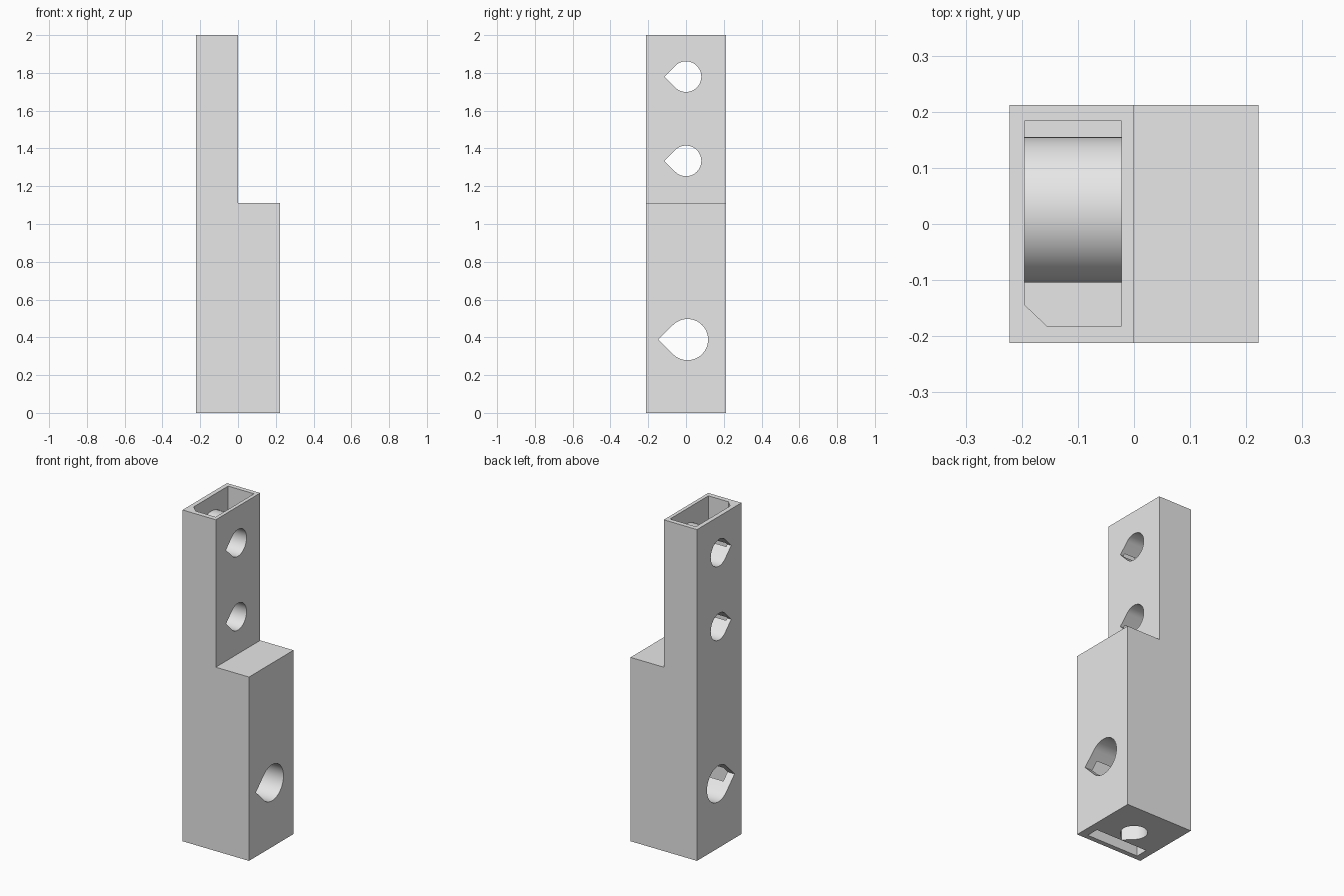
import bpy, bmesh, math
from mathutils import Vector

cube = bpy.data.objects.get("Cube")
if cube:
    bpy.data.objects.remove(cube, do_unlink=True)

grey = bpy.data.materials.new("plain_grey")
grey.use_nodes = True
grey.diffuse_color = (0.8, 0.8, 0.8, 1)
grey.node_tree.nodes["Principled BSDF"].inputs["Base Color"].default_value = (0.8, 0.8, 0.8, 1)


def prism(name, outline, axis, start, end):
    """Extrude a 2D outline along x (outline is y, z), y (x, z) or z (x, y)."""
    place = {"x": lambda p: (start, p[0], p[1]),
             "y": lambda p: (p[0], start, p[1]),
             "z": lambda p: (p[0], p[1], start)}[axis]
    shift = Vector([end - start if a == axis else 0 for a in "xyz"])
    bm = bmesh.new()
    face = bm.faces.new([bm.verts.new(place(p)) for p in outline])
    new = bmesh.ops.extrude_face_region(bm, geom=[face])["geom"]
    bmesh.ops.translate(bm, vec=shift, verts=[v for v in new if isinstance(v, bmesh.types.BMVert)])
    bmesh.ops.recalc_face_normals(bm, faces=bm.faces)
    mesh = bpy.data.meshes.new(name)
    bm.to_mesh(mesh)
    bm.free()
    mesh.materials.append(grey)
    obj = bpy.data.objects.new(name, mesh)
    bpy.context.collection.objects.link(obj)
    return obj


def cut(target, cutter):
    """Subtract the cutter from the target, then discard it."""
    cutter.hide_render = True
    mod = target.modifiers.new("cut", "BOOLEAN")
    mod.operation = "DIFFERENCE"
    mod.solver = "EXACT"
    mod.object = cutter
    graph = bpy.context.evaluated_depsgraph_get()
    mesh = bpy.data.meshes.new_from_object(target.evaluated_get(graph))
    target.modifiers.clear()
    target.data = mesh
    bpy.data.objects.remove(cutter, do_unlink=True)


def rectangle(a0, a1, b0, b1):
    return [(a0, b0), (a1, b0), (a1, b1), (a0, b1)]


def arc(a, b, r, first, last, steps):
    angles = [math.radians(first + (last - first) * i / steps) for i in range(steps + 1)]
    return [(a + r * math.cos(t), b + r * math.sin(t)) for t in angles]


def teardrop(a, b, r):
    """Circle with a right-angled tip pointing along the negative first axis."""
    return arc(a, b, r, -135, 135, 36) + [(a - r * math.sqrt(2), b)]


# Stepped body
step = [(-0.222, 0), (0.222, 0), (0.222, 1.11), (0, 1.11), (0, 2), (-0.222, 2)]
body = prism("stepped_body", step, "y", -0.212, 0.212)

# Top pocket with one chamfered corner, leaving round sleeves for the cross holes
pocket_outline = [(-0.155, -0.182), (-0.022, -0.182), (-0.022, 0.184),
                  (-0.195, 0.184), (-0.195, -0.144)]
pocket = prism("pocket_cutter", pocket_outline, "z", 1.14, 2.1)
for z in (1.33, 1.78):
    cut(pocket, prism("sleeve", arc(0.025, z, 0.13, 0, 352.5, 47), "x", -0.3, 0.1))
cut(body, pocket)

# Cable slot rising from the base
cut(body, prism("slot_cutter", rectangle(-0.175, 0.172, -0.182, -0.106), "z", -0.1, 1.08))

# Teardrop holes through the sides and up from the base
for y, z, r in ((0, 1.78, 0.081), (0, 1.334, 0.081), (0.008, 0.388, 0.109)):
    cut(body, prism("cross_hole_cutter", teardrop(y, z, r), "x", -0.4, 0.4))
base_hole = [(x, y) for y, x in teardrop(0, 0, 0.073)]
cut(body, prism("base_hole_cutter", base_hole, "z", -0.1, 0.37))

# Crisp edges, smooth bores
bpy.ops.object.select_all(action="DESELECT")
body.select_set(True)
bpy.context.view_layer.objects.active = body
bpy.ops.object.shade_smooth_by_angle(angle=math.radians(30))
